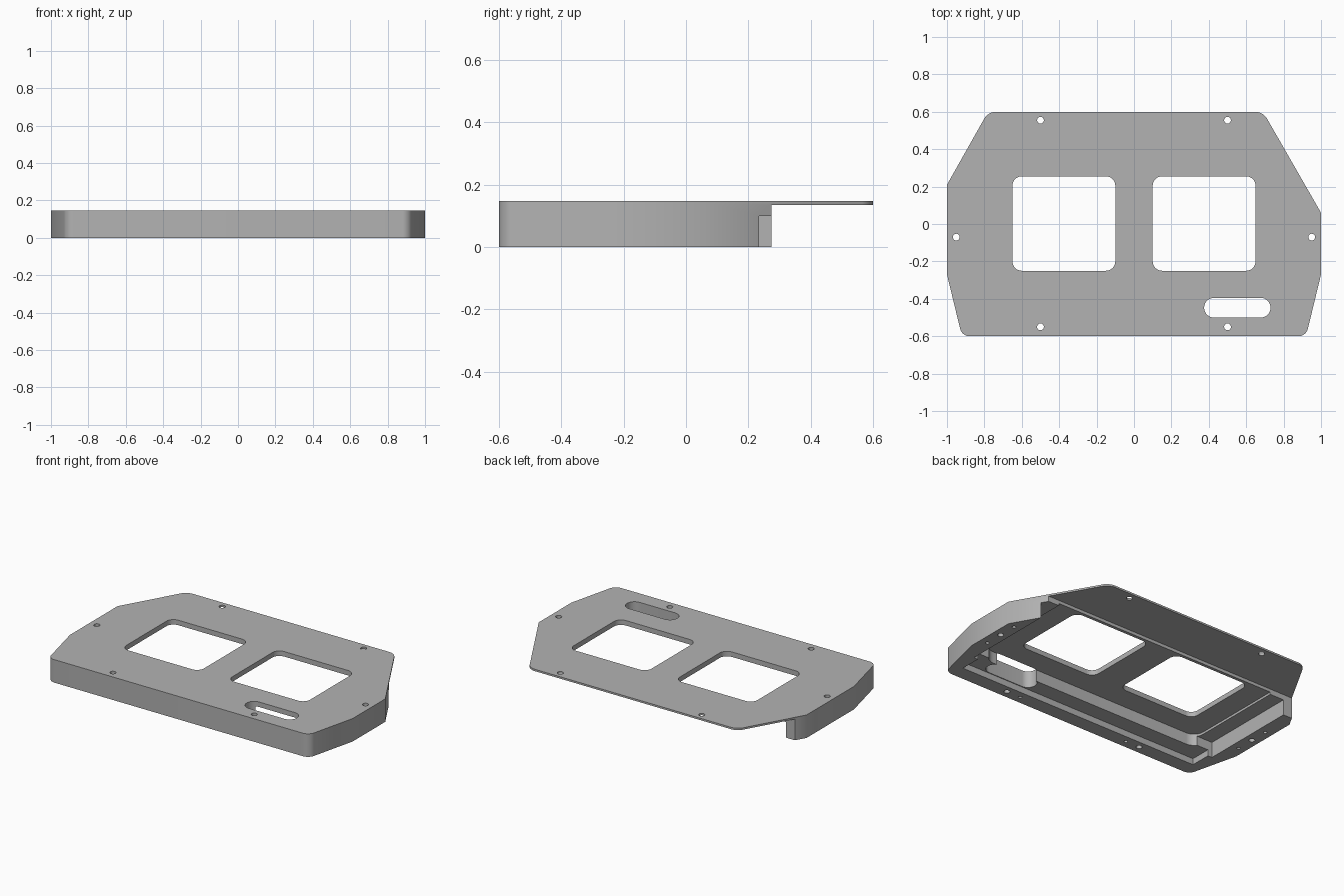
import bpy
import bmesh

if "Cube" in bpy.data.objects:
    bpy.data.objects.remove(bpy.data.objects["Cube"])

TOP = 0.147
BELOW = -0.1
ABOVE = 0.3

grey = bpy.data.materials.new("plain_grey")
grey.use_nodes = True
color = (0.45, 0.45, 0.45, 1)
grey.diffuse_color = color
grey.node_tree.nodes["Principled BSDF"].inputs["Base Color"].default_value = color


def prism(name, points, z0, z1, radius=0, rounded=lambda co: True):
    """Extruded outline with rounded upright edges."""
    bm = bmesh.new()
    base = bm.faces.new([bm.verts.new((x, y, z0)) for x, y in points])
    top = bmesh.ops.extrude_face_region(bm, geom=[base])["geom"]
    verts = [g for g in top if isinstance(g, bmesh.types.BMVert)]
    bmesh.ops.translate(bm, verts=verts, vec=(0, 0, z1 - z0))
    if radius:
        upright = [e for e in bm.edges
                   if abs(e.verts[0].co.z - e.verts[1].co.z) > 1e-4
                   and rounded(e.verts[0].co)]
        bmesh.ops.bevel(bm, geom=upright, offset=radius, segments=8,
                        profile=0.5, affect='EDGES')
    bmesh.ops.recalc_face_normals(bm, faces=bm.faces[:])
    mesh = bpy.data.meshes.new(name)
    bm.to_mesh(mesh)
    bm.free()
    obj = bpy.data.objects.new(name, mesh)
    bpy.context.collection.objects.link(obj)
    return obj


def box(x0, x1, y0, y1):
    return [(x0, y0), (x1, y0), (x1, y1), (x0, y1)]


def cut(body, points, z0, z1, radius=0, rounded=lambda co: True):
    """Subtract a prism from the body and discard the cutter."""
    cutter = prism("cutter", points, z0, z1, radius, rounded)
    cutter.hide_render = True
    mod = body.modifiers.new("cut", 'BOOLEAN')
    mod.operation = 'DIFFERENCE'
    mod.solver = 'EXACT'
    mod.object = cutter
    graph = bpy.context.evaluated_depsgraph_get()
    result = bpy.data.meshes.new_from_object(body.evaluated_get(graph))
    body.modifiers.clear()
    body.data = result
    bpy.data.objects.remove(cutter)


def hole(body, x, y, r, z1):
    cut(body, box(x - r, x + r, y - r, y + r), BELOW, z1, r * 0.99)


# Cover plate outline, with softened front and back corners
outline = [(-0.92, -0.6), (0.92, -0.6), (1, -0.27), (1, 0.06),
           (0.69, 0.6), (-0.78, 0.6), (-1, 0.21), (-1, -0.27)]
plate = prism("cover_plate", outline, 0, TOP, 0.04, lambda co: abs(co.y) > 0.5)

# Thin flange at the back
cut(plate, box(-1.2, 1.2, 0.275, 0.8), BELOW, 0.135)

# Underside: main recess, side pockets, front ledge
cut(plate, box(-0.8, 0.8, -0.4, 0.5), BELOW, 0.115, 0.07, lambda co: co.y < 0)
for side in (-1, 1):
    xs = sorted((side * 0.7, side * 0.9))
    cut(plate, box(*xs, -0.37, 0.5), BELOW, 0.1)
cut(plate, box(-0.87, 0.87, -0.505, -0.1), BELOW, 0.04)

# Two windows and the long slot
for x0, x1 in ((-0.65, -0.1), (0.1, 0.65)):
    cut(plate, box(x0, x1, -0.25, 0.255), BELOW, ABOVE, 0.05)
cut(plate, box(0.375, 0.73, -0.5, -0.395), BELOW, ABOVE, 0.052)

# Screw holes and the small blind pin holes beside them
for side in (-1, 1):
    for x, y in ((0.5, 0.555), (0.5, -0.55), (0.95, -0.07)):
        hole(plate, side * x, y, 0.018, ABOVE)
    for x, y in ((0.4, -0.55), (0.95, 0.05), (0.95, -0.19)):
        hole(plate, side * x, y, 0.011, 0.05)

plate.data.materials.clear()
plate.data.materials.append(grey)
for face in plate.data.polygons:
    face.material_index = 0
bpy.ops.object.select_all(action='DESELECT')
plate.select_set(True)
bpy.context.view_layer.objects.active = plate
bpy.ops.object.shade_smooth_by_angle()
